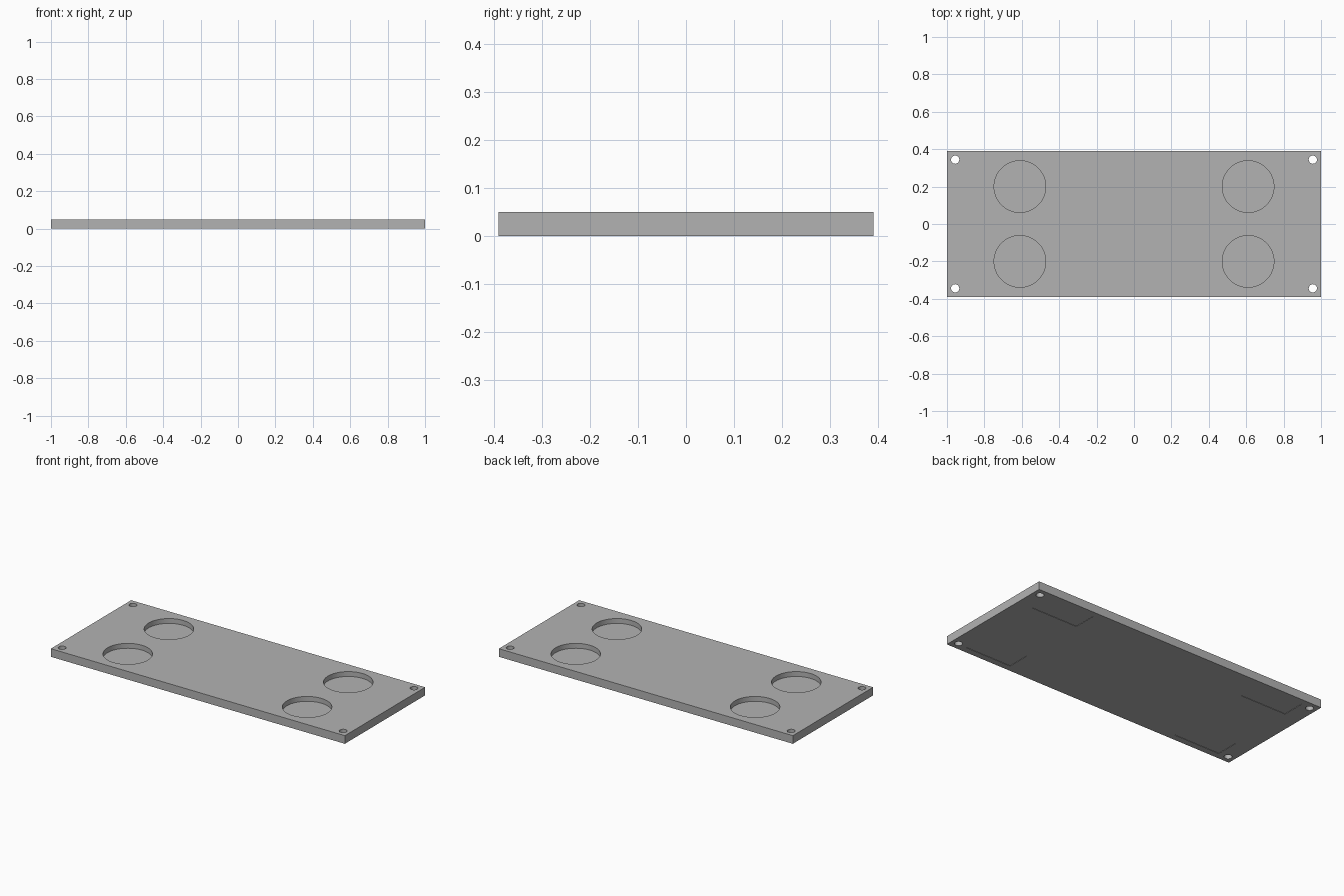
import bpy
import math

cube = bpy.data.objects.get("Cube")
if cube:
    bpy.data.objects.remove(cube, do_unlink=True)

LENGTH, WIDTH, THICK = 2.0, 0.78, 0.05

grey = bpy.data.materials.new("plain grey")
grey.use_nodes = True
colour = (0.45, 0.45, 0.45, 1)
grey.diffuse_color = colour
grey.node_tree.nodes["Principled BSDF"].inputs["Base Color"].default_value = colour


def box(name, size, centre):
    bpy.ops.mesh.primitive_cube_add(size=1, location=centre)
    obj = bpy.context.object
    obj.name = name
    obj.scale = size
    bpy.ops.object.transform_apply(location=False, rotation=False, scale=True)
    return obj


def disc(name, radius, bottom, top, x, y, sides):
    bpy.ops.mesh.primitive_cylinder_add(
        vertices=sides, radius=radius, depth=top - bottom,
        location=(x, y, (top + bottom) / 2))
    bpy.context.object.name = name
    return bpy.context.object


def cut(target, cutter):
    cutter.hide_render = True
    bpy.ops.object.select_all(action='DESELECT')
    target.select_set(True)
    bpy.context.view_layer.objects.active = target
    mod = target.modifiers.new("cut", 'BOOLEAN')
    mod.operation = 'DIFFERENCE'
    mod.solver = 'EXACT'
    mod.object = cutter
    bpy.ops.object.modifier_apply(modifier=mod.name)
    bpy.data.objects.remove(cutter, do_unlink=True)


# Flat base plate
plate = box("base_plate", (LENGTH, WIDTH, THICK), (0, 0, THICK / 2))
plate.data.materials.append(grey)

for sx in (-1, 1):
    for sy in (-1, 1):
        # Round blind pocket in the top
        cut(plate, disc("pocket_cutter", 0.138, 0.02, 0.1, sx * 0.61, sy * 0.2, 64))
        # Screw hole through each corner
        cut(plate, disc("screw_hole_cutter", 0.022, -0.05, 0.1, sx * 0.956, sy * 0.344, 32))
        # Shallow pad recess underneath
        cut(plate, box("pad_recess_cutter", (0.31, 0.14, 0.024),
                       (sx * 0.74, sy * 0.28, -0.01)))

# Smooth the round walls, keep the rims sharp
bpy.ops.object.select_all(action='DESELECT')
plate.select_set(True)
bpy.context.view_layer.objects.active = plate
bpy.ops.object.shade_smooth_by_angle(angle=math.radians(30))
